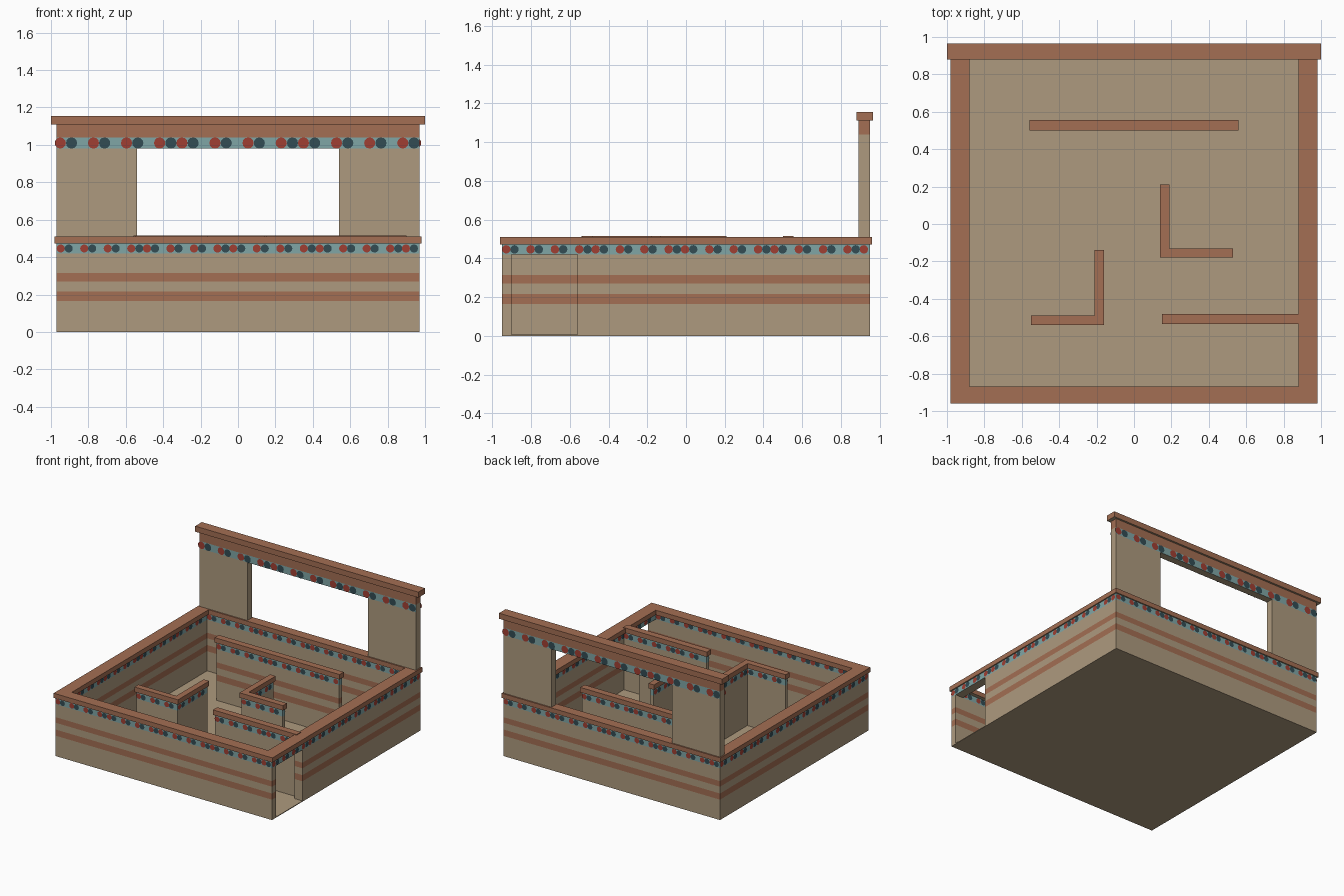
import bpy, bmesh, math

if "Cube" in bpy.data.objects:
    bpy.data.objects.remove(bpy.data.objects["Cube"])


def mat(name, r, g, b):
    def lin(c):
        c /= 255
        return c / 12.92 if c <= 0.04045 else ((c + 0.055) / 1.055) ** 2.4
    m = bpy.data.materials.new(name)
    m.diffuse_color = (lin(r), lin(g), lin(b), 1)
    m.use_nodes = True
    m.node_tree.nodes["Principled BSDF"].inputs["Base Color"].default_value = m.diffuse_color
    return m


MATS = [mat("tan plaster", 174, 154, 126), mat("terracotta", 163, 110, 83),
        mat("pale teal", 128, 166, 166), mat("brick red", 160, 62, 50),
        mat("dark teal", 50, 76, 84)]
TAN, TERRA, TEAL, RED, DARK = range(5)


def finish(bm, name):
    me = bpy.data.meshes.new(name)
    bm.to_mesh(me)
    bm.free()
    for m in MATS:
        me.materials.append(m)
    ob = bpy.data.objects.new(name, me)
    bpy.context.collection.objects.link(ob)
    return ob


def bands(name, x0, x1, y0, y1, levels, colours, y_only=()):
    """Box cut at the given heights; each band has its own colour.
    Bands listed in y_only are tan except on faces towards +-y."""
    bm = bmesh.new()
    rings = [[bm.verts.new(p + (z,)) for p in ((x0, y0), (x1, y0), (x1, y1), (x0, y1))]
             for z in levels]
    for i, (a, b) in enumerate(zip(rings, rings[1:])):
        for k in range(4):
            j = (k + 1) % 4
            f = bm.faces.new((a[k], a[j], b[j], b[k]))
            f.material_index = TAN if i in y_only and k % 2 else colours[i]
    f = bm.faces.new(rings[0][::-1])
    f.material_index = TAN
    f = bm.faces.new(rings[-1])
    f.material_index = colours[-1]
    return finish(bm, name)


def dots(name, p0, p1, z, r, scale):
    """Pairs of painted discs from p0 to p1; they face right of that direction."""
    bm = bmesh.new()
    dx, dy = p1[0] - p0[0], p1[1] - p0[1]
    length = math.hypot(dx, dy)
    ux, uy = dx / length, dy / length
    nx, ny = uy, -ux
    group = 0
    while group * 0.65 * scale < length:
        for k in range(4):
            for c in (0, 1):
                s = r + (group * 0.65 + k * 0.177 + c * 0.06) * scale
                if s > length - r * 0.9:
                    continue
                o = 0.003 + 0.001 * c
                vs = []
                for i in range(12):
                    a = math.tau * i / 12
                    t = s + r * math.cos(a)
                    vs.append(bm.verts.new((p0[0] + ux * t + nx * o, p0[1] + uy * t + ny * o,
                                            z + r * math.sin(a))))
                bm.faces.new(vs).material_index = DARK if c else RED
        group += 1
    finish(bm, name)


def low_dots(name, p0, p1):
    dots(name, p0, p1, 0.446, 0.022, 0.71)


STRIPED = ([0, .165, .215, .27, .315, .42, .475], [TAN, TERRA, TAN, TERRA, TAN, TEAL])
PLAIN = ([0, .42, .475], [TAN, TEAL])
X, Y = 0.97, 0.95          # outer wall faces
XI, YB, YF = 0.90, 0.89, -0.90   # inner wall faces

# Floor slab
bands("floor", -X, X, -Y, Y, [0, .006], [TAN])

# Outer walls, with a doorway in the right one
bands("front_wall", -X, X, -Y, YF, *STRIPED)
bands("back_wall", -X, X, YB, Y, *STRIPED)
bands("left_wall", -X, -XI, YF, YB, *STRIPED)
bands("right_wall", XI, X, -.56, YB, *STRIPED)
bands("door_lintel", XI, X, YF, -.56, [.42, .475], [TEAL])

# Coping around the outer walls
for name, box in {"front": (-.98, .98, -.96, -.87), "back": (-.98, .98, .88, .96),
                  "left": (-.98, -.88, -.87, .88), "right": (.88, .98, -.87, .88)}.items():
    bands(name + "_coping", *box, [.472, .51], [TERRA])

# Painted discs on both sides of the outer walls
low_dots("front_discs", (-X, -Y), (X, -Y))
low_dots("right_discs", (X, -Y), (X, Y))
low_dots("back_discs", (X, Y), (-X, Y))
low_dots("left_discs", (-X, Y), (-X, -Y))
low_dots("front_inner_discs", (XI, YF), (-XI, YF))
low_dots("right_inner_discs", (XI, YB), (XI, YF))
low_dots("back_inner_discs", (-XI, YB), (XI, YB))
low_dots("left_inner_discs", (-XI, YF), (-XI, YB))

# Interior partitions: coping outlines, walls slightly inset
PARTS = {"rear_partition": (-.56, .56, .50, .555, STRIPED),
         "left_corner_long": (-.55, -.16, -.54, -.49, PLAIN),
         "left_corner_short": (-.21, -.16, -.54, -.14, PLAIN),
         "middle_corner_long": (.14, .19, -.18, .21, PLAIN),
         "middle_corner_short": (.14, .53, -.18, -.13, PLAIN),
         "entry_partition": (.15, .91, -.535, -.48, PLAIN)}
for name, (x0, x1, y0, y1, style) in PARTS.items():
    top = .509 if x1 > .9 else .515
    bands(name + "_coping", x0, min(x1, .9), y0, y1, [.475, .515], [TERRA])
    g = .01
    a, b, c, d = x0 + g, x1 - g, y0 + g, y1 - g
    bands(name, a, b, c, d, *style)
    if b - a > d - c:
        low_dots(name + "_discs_front", (a, c), (b, c))
        low_dots(name + "_discs_back", (b, d), (a, d))
    else:
        low_dots(name + "_discs_right", (b, c), (b, d))
        low_dots(name + "_discs_left", (a, d), (a, c))

# Tall back facade: two piers, a painted lintel and its coping
for side, x0, x1 in (("left", -X, -.54), ("right", .54, X)):
    bands(side + "_pier", x0, x1, YB, Y, [.505, .98], [TAN])
bands("facade_lintel", -X, X, YB, Y, [.98, 1.04, 1.115], [TEAL, TERRA], y_only=(0,))
bands("facade_coping", -1, 1, .88, .965, [1.11, 1.155], [TERRA])
dots("facade_discs_front", (-X - .01, YB), (X, YB), 1.01, .03, 1)
dots("facade_discs_back", (X + .01, Y), (-X, Y), 1.01, .03, 1)
